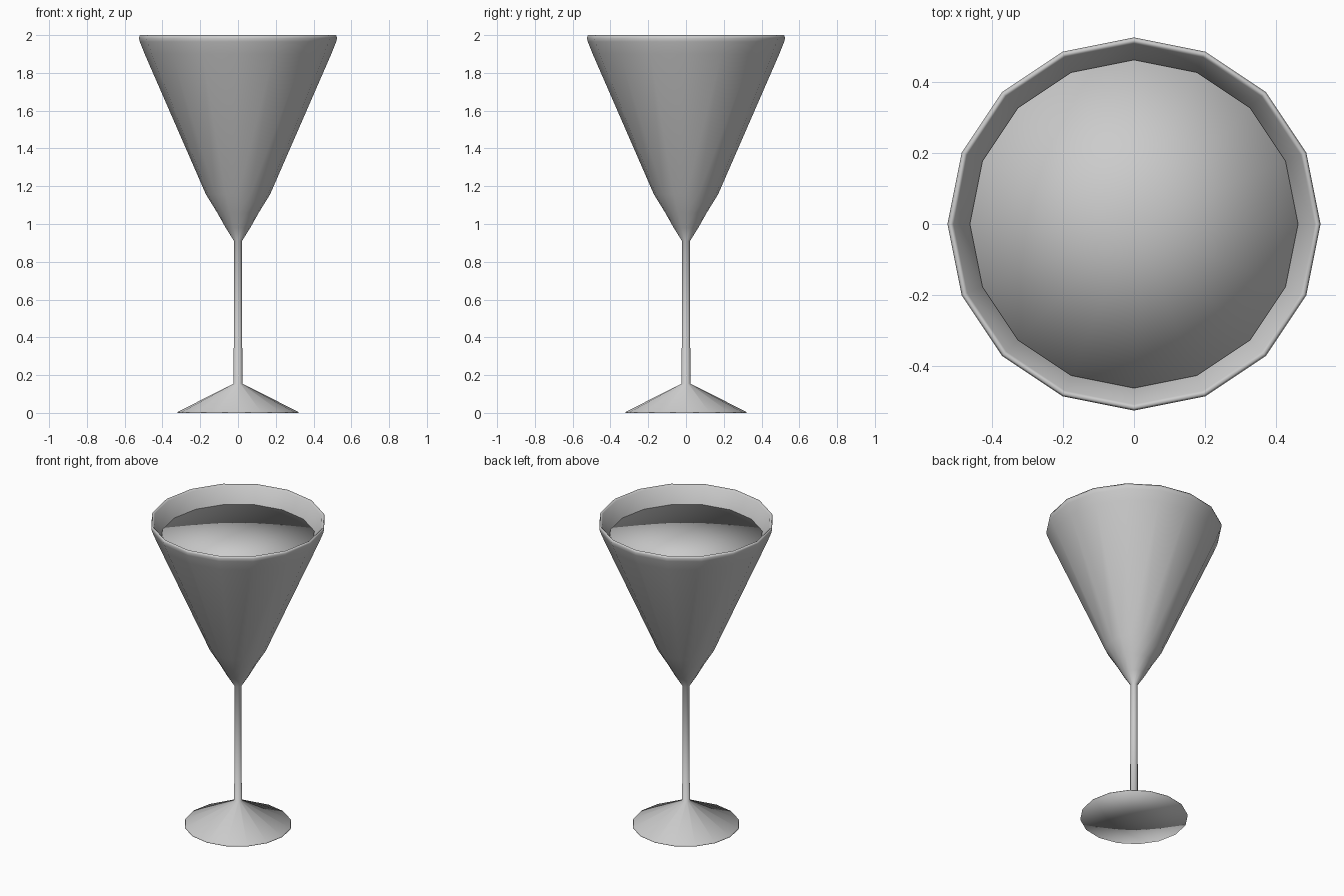
import bpy, bmesh, math

if "Cube" in bpy.data.objects:
    bpy.data.objects.remove(bpy.data.objects["Cube"])

SIDES = 16


def lathe(name, profile):
    """Revolve (radius, z) points about z; radius 0 becomes a single pole."""
    bm = bmesh.new()
    rings = []
    for r, z in profile:
        n = SIDES if r > 0 else 1
        rings.append([bm.verts.new((r * math.cos(2 * math.pi * i / SIDES),
                                    r * math.sin(2 * math.pi * i / SIDES), z))
                      for i in range(n)])
    for a, b in zip(rings, rings[1:]):
        for i in range(SIDES):
            j = (i + 1) % SIDES
            quad = [a[i % len(a)], a[j % len(a)], b[j % len(b)], b[i % len(b)]]
            bm.faces.new(list(dict.fromkeys(quad)))
    bmesh.ops.recalc_face_normals(bm, faces=bm.faces)
    for f in bm.faces:
        f.smooth = True
    mesh = bpy.data.meshes.new(name)
    bm.to_mesh(mesh)
    bm.free()
    obj = bpy.data.objects.new(name, mesh)
    bpy.context.collection.objects.link(obj)
    return obj


# Foot, stem and hollow bowl in one continuous profile
lathe("glass", [
    (0, 0), (0.322, 0), (0.318, 0.006),            # foot
    (0.023, 0.155), (0.021, 0.91),                 # stem
    (0.065, 0.98), (0.11, 1.06), (0.17, 1.157),    # bowl outside
    (0.494, 1.90), (0.52, 1.965), (0.525, 1.985),
    (0.519, 2.0), (0.508, 1.99),                   # rim
    (0.466, 1.89), (0.148, 1.16), (0.085, 1.06), (0, 0.96),  # bowl inside
])

# Drink filling the bowl
lathe("drink", [
    (0, 0.97), (0.083, 1.065), (0.145, 1.165), (0.462, 1.89), (0, 1.89),
])
